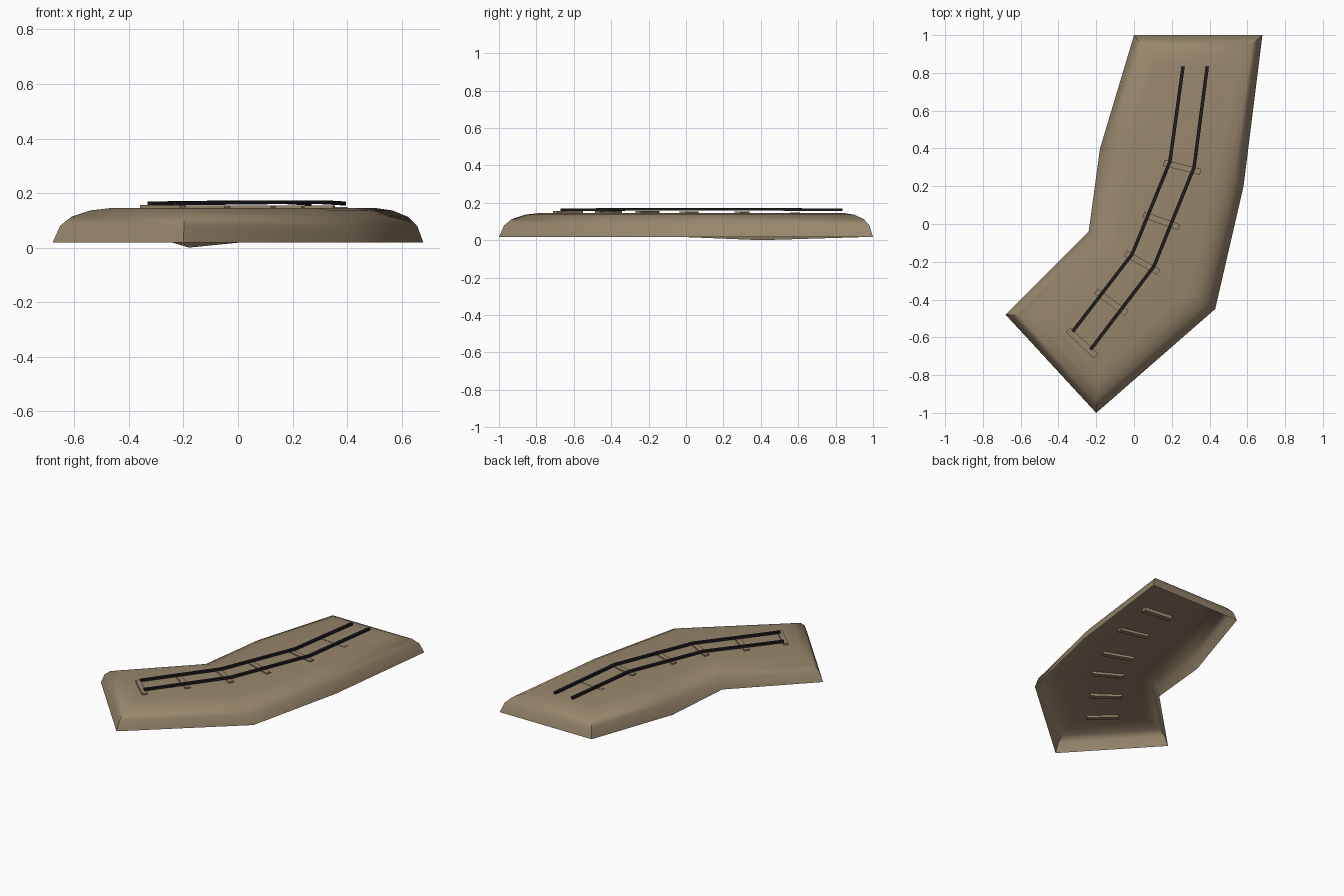
import bpy, bmesh, math
from mathutils import Vector, Matrix

cube = bpy.data.objects.get("Cube")
if cube:
    bpy.data.objects.remove(cube, do_unlink=True)


def material(name, rgb):
    mat = bpy.data.materials.new(name)
    mat.use_nodes = True
    mat.diffuse_color = (*rgb, 1)
    mat.node_tree.nodes["Principled BSDF"].inputs["Base Color"].default_value = (*rgb, 1)
    return mat


earth = material("earth brown", (0.31, 0.24, 0.15))
iron = material("dark iron", (0.014, 0.012, 0.012))


def finish(name, bm, mat):
    mesh = bpy.data.meshes.new(name)
    bm.to_mesh(mesh)
    bm.free()
    mesh.materials.append(mat)
    obj = bpy.data.objects.new(name, mesh)
    bpy.context.collection.objects.link(obj)
    return obj


def inset(points, d):
    """Mitred inset of a clockwise outline."""
    result = []
    for i, p in enumerate(points):
        a = (p - points[i - 1]).normalized()
        b = (points[(i + 1) % len(points)] - p).normalized()
        n, m = Vector((a.y, -a.x)), Vector((b.y, -b.x))
        result.append(p + (n + m) * d / (1 + n.dot(m)))
    return result


# Embankment: open-bottomed shell with rounded shoulders
outline = [Vector(p) for p in ((0, 1), (0.68, 1), (0.58, 0.2), (0.43, -0.45),
                               (-0.2, -1), (-0.68, -0.48), (-0.24, -0.04), (-0.18, 0.4))]
shoulder = ((0, 0.018), (0.02, 0.08), (0.05, 0.113), (0.1, 0.136), (0.16, 0.146))
bm = bmesh.new()
rings = [[bm.verts.new((p.x, p.y, z)) for p in inset(outline, d)] for d, z in shoulder]
rings[0][7].co.z = 0  # the rim dips at one point
for outer, inner in zip(rings, rings[1:]):
    for i in range(8):
        j = (i + 1) % 8
        bm.faces.new((outer[i], inner[i], inner[j], outer[j]))
top = rings[-1]
for quad in ((0, 7, 2, 1), (7, 6, 3, 2), (6, 5, 4, 3)):
    bm.faces.new([top[i] for i in quad])
bank = finish("embankment", bm, earth)
bpy.context.view_layer.objects.active = bank
bank.select_set(True)
bpy.ops.object.shade_smooth_by_angle(angle=math.radians(45))
bank.select_set(False)

# Sleepers: x, y, turn in degrees, top height
sleepers = ((0.3, 0.583, -6, 0.148), (0.255, 0.3, -14, 0.154), (0.145, 0.016, -20, 0.154),
            (0.043, -0.205, -30, 0.155), (-0.12, -0.415, -36, 0.155), (-0.275, -0.63, -43, 0.156))
for n, (x, y, turn, height) in enumerate(sleepers, 1):
    bm = bmesh.new()
    bmesh.ops.create_cube(bm, size=1, matrix=Matrix.Translation((x, y, height - 0.012))
                          @ Matrix.Rotation(math.radians(turn), 4, "Z")
                          @ Matrix.Diagonal((0.2, 0.033, 0.024, 1)))
    finish(f"sleeper_{n}", bm, earth)


# Rails: rectangular bar swept along a bent path
def rail(name, path):
    bm = bmesh.new()
    pts = [Vector(p) for p in path]
    sections = []
    for i, p in enumerate(pts):
        along = (pts[min(i + 1, 3)] - pts[max(i - 1, 0)]).normalized()
        side = Vector((-along.y, along.x)) * 0.009
        rise = 0.004 if i in (1, 2) else 0
        sections.append([bm.verts.new((p.x + s * side.x, p.y + s * side.y, z + rise))
                         for s, z in ((-1, 0.155), (1, 0.155), (1, 0.169), (-1, 0.169))])
    for a, b in zip(sections, sections[1:]):
        for i in range(4):
            j = (i + 1) % 4
            bm.faces.new((a[i], a[j], b[j], b[i]))
    bm.faces.new(sections[0])
    bm.faces.new(sections[-1])
    bmesh.ops.recalc_face_normals(bm, faces=bm.faces)
    finish(name, bm, iron)


rail("right_rail", ((0.26, 0.835), (0.19, 0.33), (-0.01, -0.16), (-0.325, -0.57)))
rail("left_rail", ((0.388, 0.835), (0.318, 0.3), (0.105, -0.225), (-0.23, -0.665)))
